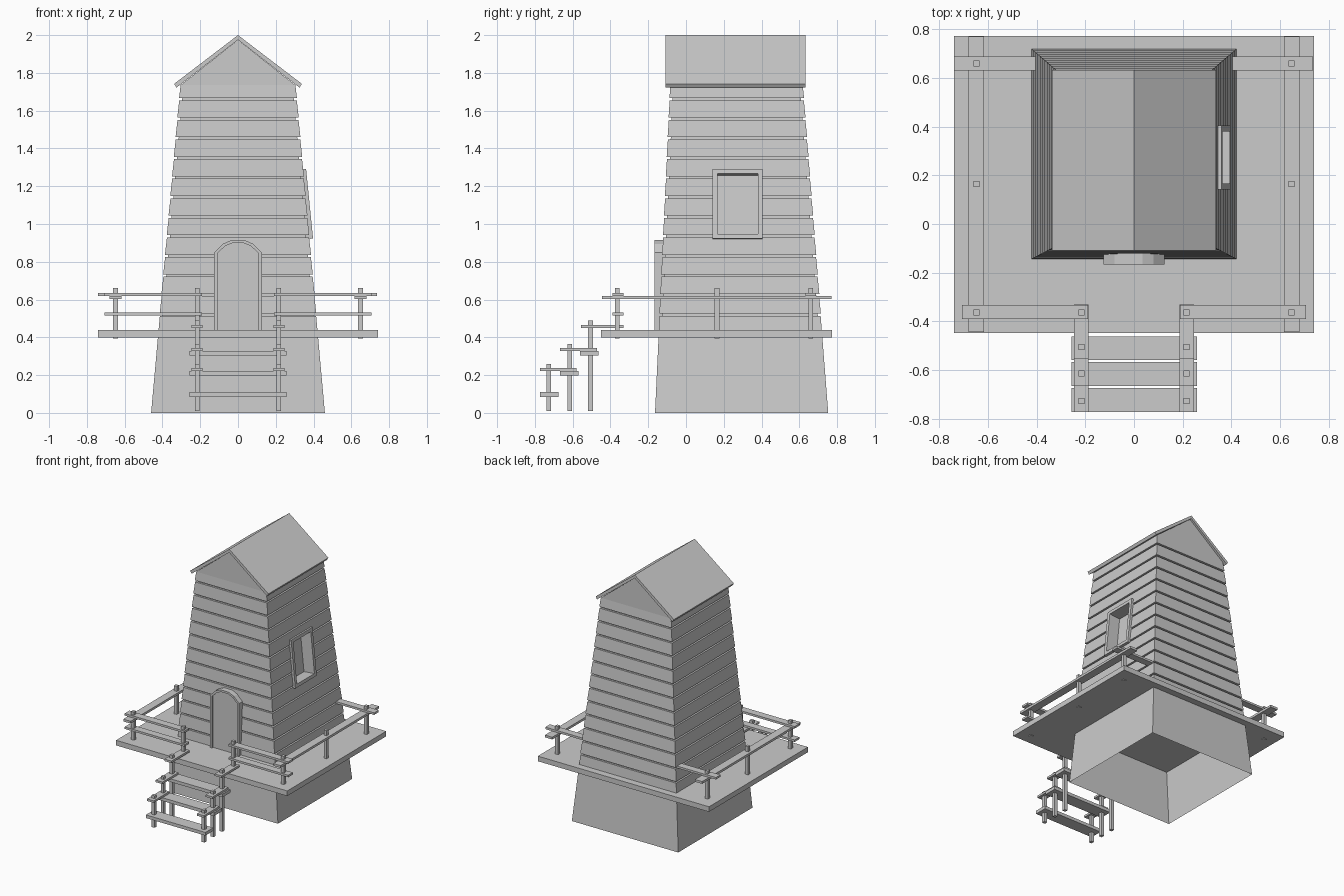
import bpy, bmesh, math
from mathutils import Matrix

if "Cube" in bpy.data.objects:
    bpy.data.objects.remove(bpy.data.objects["Cube"])


def finish(bm, name):
    bmesh.ops.recalc_face_normals(bm, faces=bm.faces)
    me = bpy.data.meshes.new(name)
    bm.to_mesh(me)
    bm.free()
    ob = bpy.data.objects.new(name, me)
    bpy.context.collection.objects.link(ob)
    return ob


def box(name, x0, x1, y0, y1, z0, z1):
    bm = bmesh.new()
    m = Matrix.Translation(((x0 + x1) / 2, (y0 + y1) / 2, (z0 + z1) / 2))
    m = m @ Matrix.Diagonal((abs(x1 - x0), y1 - y0, z1 - z0, 1))
    bmesh.ops.create_cube(bm, size=1, matrix=m)
    return finish(bm, name)


def prism(name, pts, y0, y1):
    # extrude an x-z outline along y
    bm = bmesh.new()
    a = [bm.verts.new((x, y0, z)) for x, z in pts]
    b = [bm.verts.new((x, y1, z)) for x, z in pts]
    bm.faces.new(a)
    bm.faces.new(b[::-1])
    for i in range(len(pts)):
        j = (i + 1) % len(pts)
        bm.faces.new((a[i], b[i], b[j], a[j]))
    return finish(bm, name)


def front(z):
    return -0.164 + 0.047 * z


def back(z):
    return 0.753 - 0.078 * z


def ring(bm, z, inset=0.0):
    # rectangular slice of the tapered tower
    h = 0.46 - 0.09 * z - inset
    f, b = front(z) + inset, back(z) - inset
    return [bm.verts.new(p) for p in ((-h, f, z), (h, f, z), (h, b, z), (-h, b, z))]


def loft(bm, rings):
    for r, s in zip(rings, rings[1:]):
        for i in range(4):
            j = (i + 1) % 4
            bm.faces.new((r[i], r[j], s[j], s[i]))


# Base, open underneath
bm = bmesh.new()
loft(bm, [ring(bm, 0), ring(bm, 0.42)])
finish(bm, "base")

# Tower with grooves between planks and gable ends
bm = bmesh.new()
rings = [ring(bm, 0.42)]
for i in range(12):
    z = 0.52 + 0.1037 * i
    rings += [ring(bm, z - 0.006), ring(bm, z - 0.006, 0.015),
              ring(bm, z + 0.006, 0.015), ring(bm, z + 0.006, -0.002)]
rings.append(ring(bm, 1.735))
loft(bm, rings)
bm.faces.new(rings[0])
a, b, c, d = rings[-1]
pf = bm.verts.new((0, front(1.735), 1.975))
pb = bm.verts.new((0, back(1.735), 1.975))
for f in ((a, b, pf), (c, d, pb), (b, c, pb, pf), (d, a, pf, pb)):
    bm.faces.new(f)
tower = finish(bm, "tower")

# Window recess and frame, tilted with the wall
TILT = Matrix.Translation((0.355, 0.273, 1.105)) @ Matrix.Rotation(-0.1, 4, 'Y')
cutter = box("window_cutter", -0.067, 0.09, -0.107, 0.107, -0.16, 0.16)
cutter.matrix_world = TILT
mod = tower.modifiers.new("recess", 'BOOLEAN')
mod.operation = 'DIFFERENCE'
mod.solver = 'EXACT'
mod.object = cutter
bpy.context.view_layer.objects.active = tower
bpy.ops.object.modifier_apply(modifier="recess")
bpy.data.objects.remove(cutter)
for y0, y1, z0, z1 in ((-0.132, -0.107, -0.185, 0.185), (0.107, 0.132, -0.185, 0.185),
                       (-0.107, 0.107, -0.185, -0.16), (-0.107, 0.107, 0.16, 0.185)):
    box("window_frame", -0.025, 0.024, y0, y1, z0, z1).matrix_world = TILT

# Roof
prism("roof", [(-0.338, 1.742), (0, 2.0), (0.338, 1.742),
               (0.326, 1.722), (0, 1.975), (-0.326, 1.722)], -0.108, 0.633)

# Door with arched frame
outer = [(0.126, 0.43), (0.126, 0.85), (0.08, 0.895), (0.035, 0.915)]
inner = [(0.108, 0.43), (0.108, 0.845), (0.07, 0.882), (0.03, 0.899)]
outer += [(-x, z) for x, z in outer[::-1]]
inner += [(-x, z) for x, z in inner[::-1]]
prism("door_frame", outer + inner[::-1], -0.166, -0.10)
prism("door", inner, -0.152, -0.10)

# Platform
box("platform", -0.74, 0.74, -0.449, 0.773, 0.40, 0.44)


def post(x, y, z0, z1):
    r = 0.0125
    box("post", x - r, x + r, y - r, y + r, z0, z1)


# Railings and stair sides, mirrored left and right
for s in (-1, 1):
    for y in (-0.364, 0.164, 0.66):
        post(s * 0.648, y, 0.395, 0.66)
    box("side_rail", s * 0.617, s * 0.68, -0.445, 0.771, 0.602, 0.62)
    post(s * 0.216, -0.364, 0.395, 0.66)
    for z in (0.515, 0.62):
        box("front_rail", s * 0.19, s * 0.707, -0.39, -0.332, z, z + 0.016)
    for y, z in ((-0.505, 0.49), (-0.615, 0.365), (-0.727, 0.26)):
        post(s * 0.216, y, 0.01, z)
    for y0, y1, z in ((-0.555, -0.33, 0.45), (-0.666, -0.47, 0.328), (-0.773, -0.581, 0.222)):
        box("stair_rail", s * 0.187, s * 0.246, y0, y1, z, z + 0.016)
box("back_rail", -0.74, 0.735, 0.632, 0.688, 0.62, 0.636)

# Stair treads
for i, z in enumerate((0.085, 0.197, 0.303)):
    y = -0.772 + 0.106 * i
    box("stair_tread", -0.256, 0.258, y, y + 0.098, z, z + 0.025)
